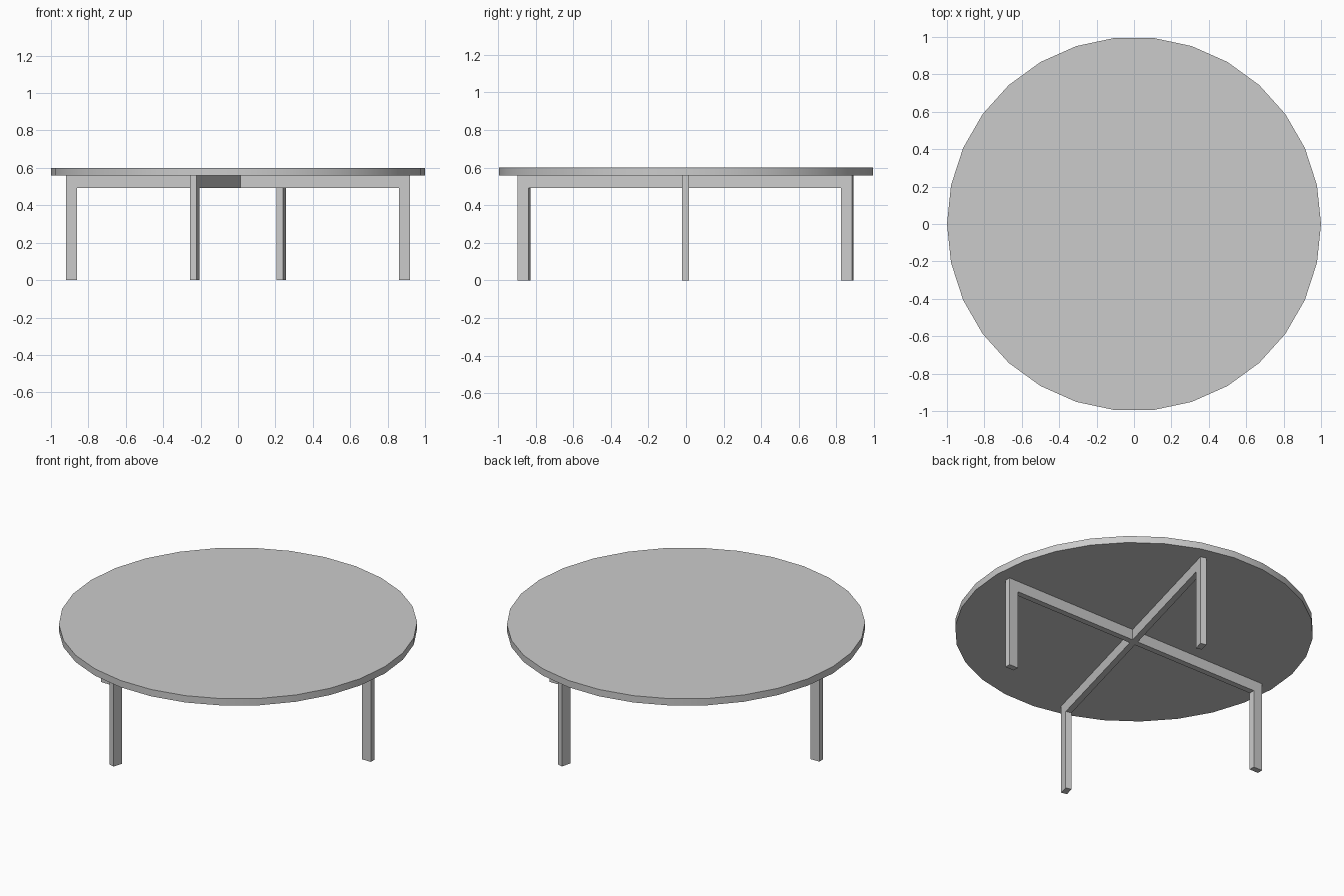
import bpy
import bmesh
import math

if "Cube" in bpy.data.objects:
    bpy.data.objects.remove(bpy.data.objects["Cube"])

TOP_Z, TOP_THICK = 0.60, 0.042
UNDER = TOP_Z - TOP_THICK
HALF_SPAN, LEG_W, RAIL_Z, BAR_T = 0.92, 0.06, 0.492, 0.036


def u_frame(name, angle):
    """Two legs and a rail as one U profile, extruded across its thickness."""
    s, i = HALF_SPAN, HALF_SPAN - LEG_W
    profile = [(-s, 0), (-i, 0), (-i, RAIL_Z), (i, RAIL_Z),
               (i, 0), (s, 0), (s, UNDER), (-s, UNDER)]
    bm = bmesh.new()
    face = bm.faces.new([bm.verts.new((x, -BAR_T / 2, z)) for x, z in profile])
    ext = bmesh.ops.extrude_face_region(bm, geom=[face])
    moved = [v for v in ext["geom"] if isinstance(v, bmesh.types.BMVert)]
    bmesh.ops.translate(bm, verts=moved, vec=(0, BAR_T, 0))
    bmesh.ops.recalc_face_normals(bm, faces=bm.faces)
    mesh = bpy.data.meshes.new(name)
    bm.to_mesh(mesh)
    bm.free()
    obj = bpy.data.objects.new(name, mesh)
    obj.rotation_euler.z = math.radians(angle)
    obj.location.y = -0.002
    bpy.context.collection.objects.link(obj)


# Round top with 30 sides, a corner on the x axis
bpy.ops.mesh.primitive_cylinder_add(vertices=30, radius=1, depth=TOP_THICK,
                                    location=(0, 0, TOP_Z - TOP_THICK / 2),
                                    rotation=(0, 0, math.radians(90)))
top = bpy.context.object
top.name = "table_top"
bpy.ops.object.shade_smooth_by_angle(angle=math.radians(30))

# Two crossing leg frames
u_frame("wide_leg_frame", 0)
u_frame("cross_leg_frame", 75)
